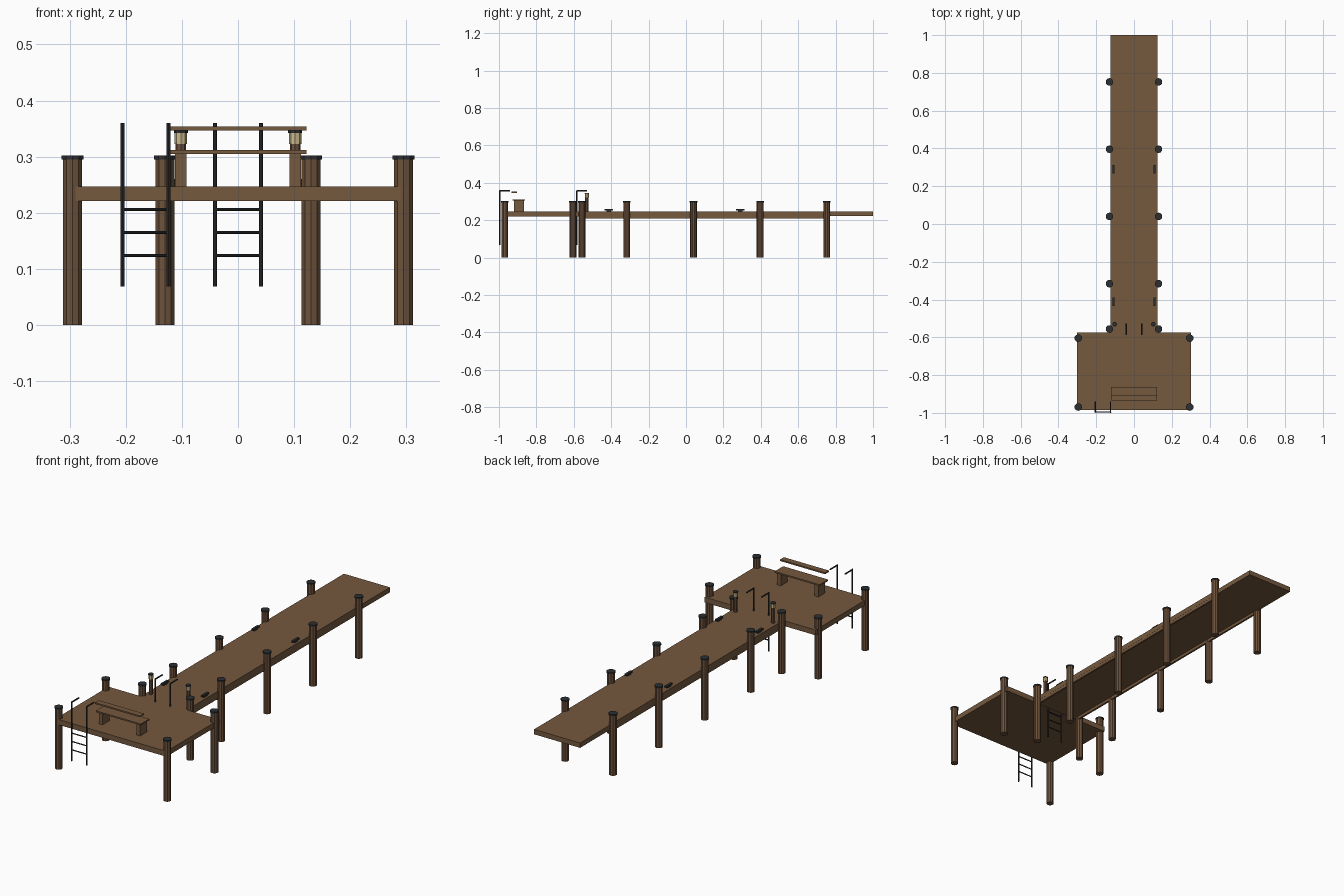
import bpy, math
from mathutils import Vector

if "Cube" in bpy.data.objects:
    bpy.data.objects.remove(bpy.data.objects["Cube"])


def mat(name, c):
    m = bpy.data.materials.new(name)
    m.diffuse_color = (*c, 1)
    m.use_nodes = True
    m.node_tree.nodes["Principled BSDF"].inputs["Base Color"].default_value = m.diffuse_color
    return m


DECK = mat("deck wood", (0.178, 0.100, 0.049))
PILE = mat("pile wood", (0.150, 0.083, 0.045))
DARK = mat("dark metal", (0.026, 0.028, 0.030))
LAMP = mat("warm lamp", (0.62, 0.50, 0.26))


def box(name, x, y, z, m):
    """Box from (min, max) ranges."""
    r = (x, y, z)
    bpy.ops.mesh.primitive_cube_add(size=1, location=[(a + b) / 2 for a, b in r])
    o = bpy.context.object
    o.scale = [b - a for a, b in r]
    o.name = name
    o.data.materials.append(m)
    return o


def rod(name, a, b, r, m, n=8):
    """Cylinder between two points."""
    a, b = Vector(a), Vector(b)
    d = b - a
    bpy.ops.mesh.primitive_cylinder_add(vertices=n, radius=r, depth=d.length,
                                        location=(a + b) / 2)
    o = bpy.context.object
    o.rotation_euler = d.to_track_quat('Z', 'Y').to_euler()
    o.name = name
    o.data.materials.append(m)
    return o


def upright(name, x, y, z0, z1, r, m, n=10):
    bpy.ops.mesh.primitive_cylinder_add(vertices=n, radius=r, depth=z1 - z0,
                                        location=(x, y, (z0 + z1) / 2))
    o = bpy.context.object
    o.name = name
    o.data.materials.append(m)


TOP = 0.247

# decks
box("platform_deck", (-0.301, 0.301), (-0.985, -0.575), (0.221, TOP), DECK)
box("walkway_deck", (-0.125, 0.125), (-0.575, 1.0), (0.223, TOP), DECK)

# piles with caps
spots = [(0.13, y) for y in (0.752, 0.396, 0.040, -0.316, -0.556)]
spots += [(0.295, y) for y in (-0.604, -0.969)]
for s in (-1, 1):
    # stringer under the walkway edge
    box("stringer", tuple(sorted((s * 0.115, s * 0.1245))), (-0.56, 0.76), (0.209, 0.224), DECK)
    for x, y in spots:
        upright("pile", s * x, y, 0, 0.296, 0.0178, PILE)
        upright("pile_cap", s * x, y, 0.295, 0.302, 0.0203, DARK)
    # mooring cleats
    for y in (0.290, -0.412):
        x = s * 0.109
        box("cleat_base", (x - 0.005, x + 0.005), (y - 0.012, y + 0.012), (TOP, 0.254), DARK)
        box("cleat_bar", (x - 0.006, x + 0.006), (y - 0.023, y + 0.023), (0.252, 0.260), DARK)
    # lamp posts
    x, y = s * 0.102, -0.530
    upright("lamp_post", x, y, TOP, 0.323, 0.009, PILE, 8)
    upright("lamp_glass", x, y, 0.323, 0.342, 0.0112, LAMP, 8)
    upright("lamp_cap", x, y, 0.342, 0.347, 0.0125, DARK, 8)
    # bench legs
    box("bench_leg", (x - 0.010, x + 0.010), (-0.920, -0.867), (TOP, 0.307), DECK)

# bench seat and back board
box("bench_seat", (-0.122, 0.122), (-0.928, -0.862), (0.305, 0.312), DECK)
box("bench_back", (-0.122, 0.122), (-0.934, -0.904), (0.347, 0.354), DECK)


# ladders: rails with hooked handles and three rungs
def ladder(cx, y):
    for s in (-1, 1):
        x = cx + s * 0.041
        rod("ladder_rail", (x, y, 0.069), (x, y, 0.360), 0.0037, DARK)
        rod("ladder_handle", (x, y, 0.357), (x, y + 0.056, 0.357), 0.0035, DARK)
    for z in (0.124, 0.165, 0.206):
        rod("ladder_rung", (cx - 0.041, y, z), (cx + 0.041, y, z), 0.0028, DARK)


ladder(-0.165, -0.9963)
ladder(0.0, -0.584)
